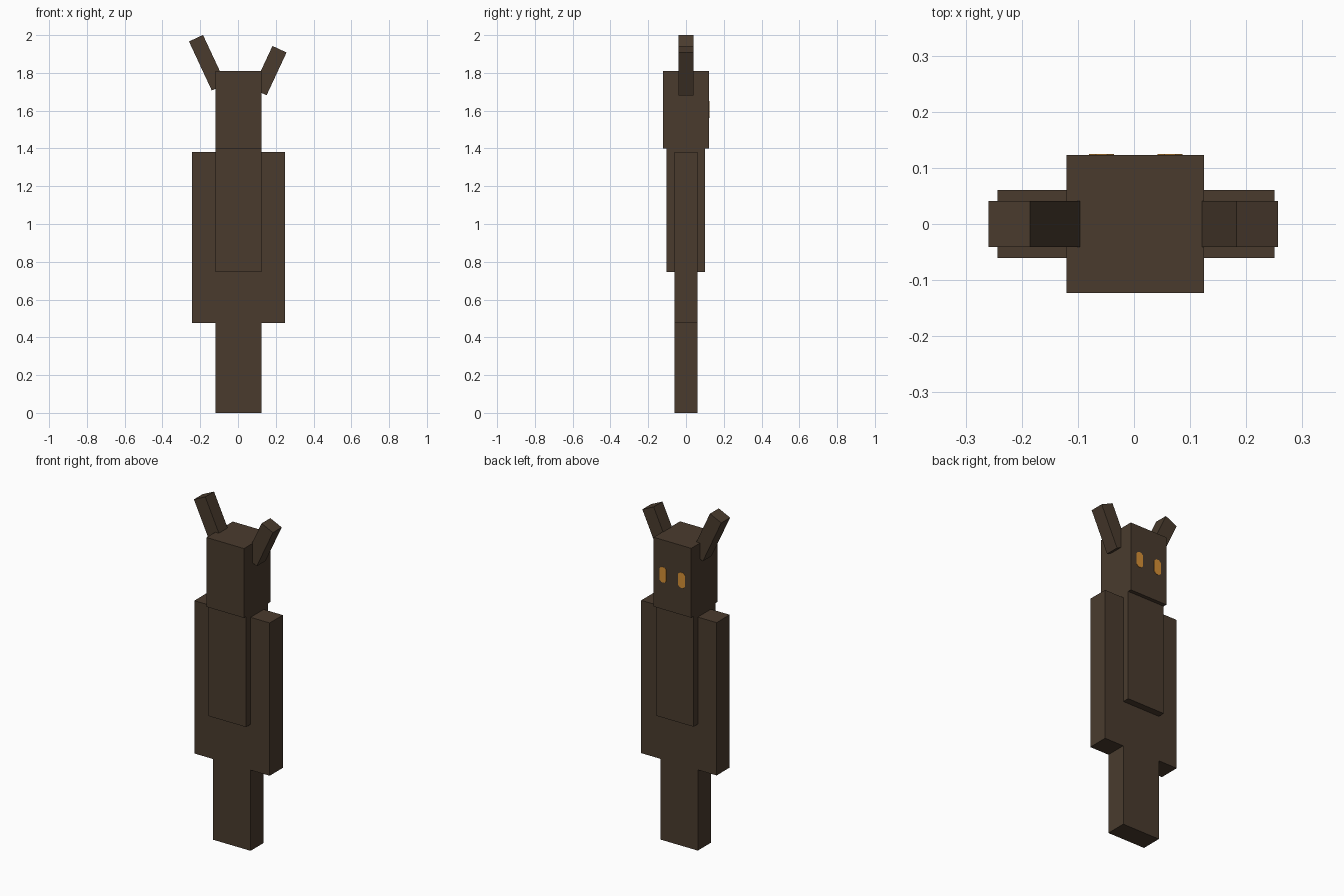
import bpy
import bmesh
from math import radians
from mathutils import Matrix, Vector

default = bpy.data.objects.get("Cube")
if default:
    bpy.data.objects.remove(default, do_unlink=True)


def make_material(name, rgb):
    mat = bpy.data.materials.new(name)
    mat.use_nodes = True
    mat.diffuse_color = (*rgb, 1)
    mat.node_tree.nodes["Principled BSDF"].inputs["Base Color"].default_value = (*rgb, 1)
    return mat


brown = make_material("dark_brown", (0.068, 0.044, 0.027))
amber = make_material("amber", (0.68, 0.28, 0.035))


def add_object(name, bm, mat):
    bmesh.ops.recalc_face_normals(bm, faces=bm.faces)
    mesh = bpy.data.meshes.new(name)
    bm.to_mesh(mesh)
    bm.free()
    mesh.materials.append(mat)
    obj = bpy.data.objects.new(name, mesh)
    bpy.context.collection.objects.link(obj)
    return obj


def box(name, low, high, mat=brown):
    low, high = Vector(low), Vector(high)
    bm = bmesh.new()
    bmesh.ops.create_cube(bm, size=1, matrix=Matrix.Translation((low + high) / 2)
                          @ Matrix.Diagonal((*(high - low), 1)))
    return add_object(name, bm, mat)


# Head, chest and the joined legs share one width
LEFT, RIGHT = 0.125, -0.12
box("head", (RIGHT, -0.123, 1.4), (LEFT, 0.123, 1.81))
box("torso", (RIGHT, -0.103, 0.747), (LEFT, 0.101, 1.4))
box("legs", (RIGHT, -0.061, 0), (LEFT, 0.061, 0.75))

# Long flat arms
box("left_arm", (LEFT, -0.061, 0.477), (0.25, 0.061, 1.38))
box("right_arm", (-0.243, -0.061, 0.477), (RIGHT, 0.061, 1.38))


# Leaning ears, the right one longer and higher
def ear(name, x, z, length, lean):
    obj = box(name, (-0.041, -0.041, -length / 2), (0.041, 0.041, length / 2))
    obj.location = (x, 0, z)
    obj.rotation_euler.y = radians(lean)


ear("left_ear", 0.167, 1.812, 0.25, 25)
ear("right_ear", -0.162, 1.854, 0.286, -25)


# Eyes: thin plates with clipped corners on the face
def eye(name, x, z, half_w=0.022, half_h=0.045, clip=0.012):
    outline = []
    for sx, sz in ((1, 1), (-1, 1), (-1, -1), (1, -1)):
        pair = [(sx * half_w, sz * (half_h - clip)), (sx * (half_w - clip), sz * half_h)]
        outline += pair if sx == sz else pair[::-1]
    bm = bmesh.new()
    face = bm.faces.new([bm.verts.new((x + u, 0.121, z + v)) for u, v in outline])
    ext = bmesh.ops.extrude_face_region(bm, geom=[face])
    bmesh.ops.translate(bm, vec=(0, 0.004, 0),
                        verts=[g for g in ext["geom"] if isinstance(g, bmesh.types.BMVert)])
    add_object(name, bm, amber)


for side, offset in (("left", 0.061), ("right", -0.061)):
    eye(side + "_eye", 0.003 + offset, 1.605)
